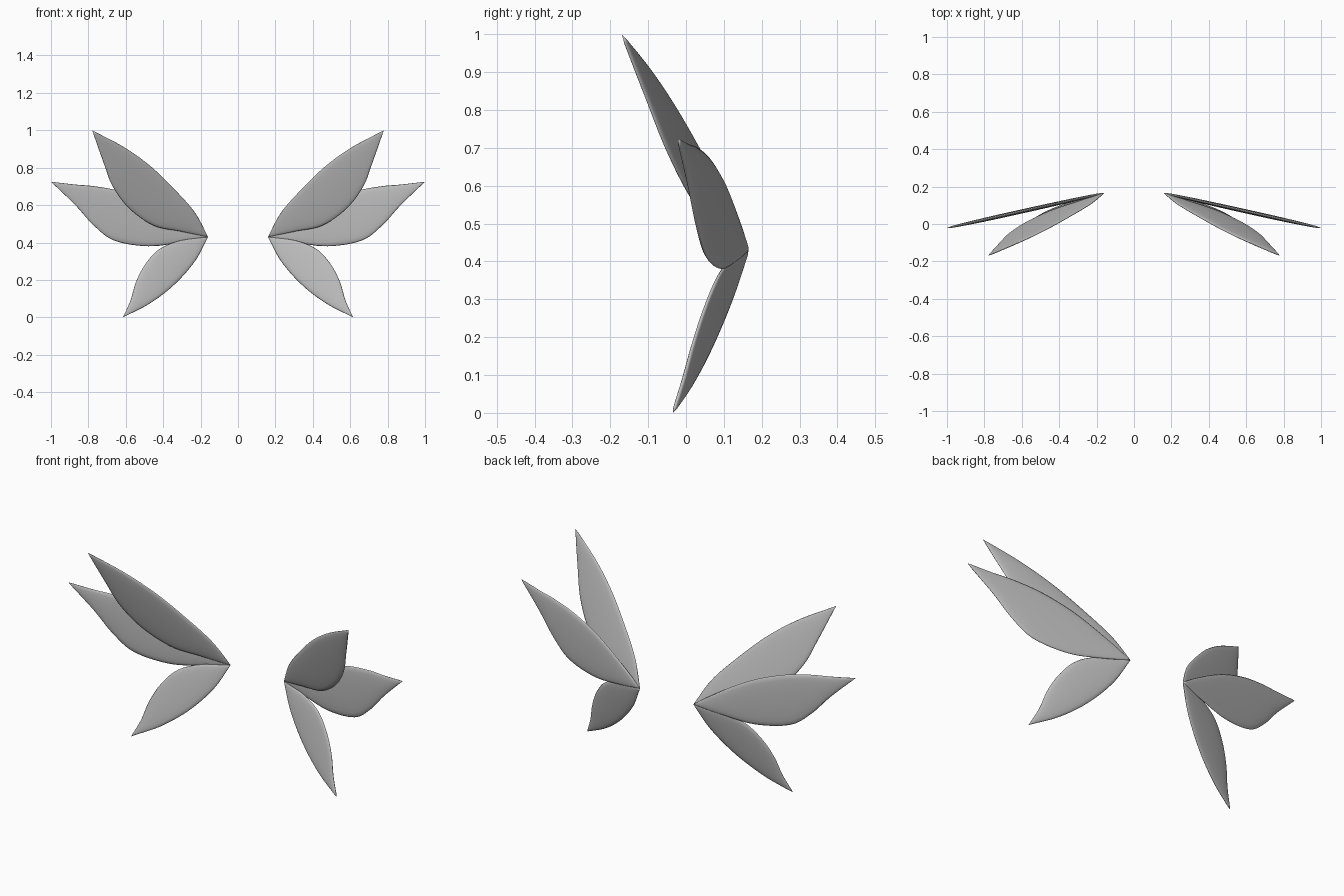
import bpy, bmesh, math
from mathutils import Vector

if "Cube" in bpy.data.objects:
    bpy.data.objects.remove(bpy.data.objects["Cube"])

mat = bpy.data.materials.new("soft grey")
mat.use_nodes = True
GREY = (0.5, 0.5, 0.5, 1)
mat.diffuse_color = GREY
mat.node_tree.nodes["Principled BSDF"].inputs["Base Color"].default_value = GREY

ROOT = Vector((0.16, 0.165, 0.43))
STATIONS, RING, HALF_THICK = 36, 20, 0.011


def spline(pts, t):
    """Point at t on a smooth curve through pts."""
    n = len(pts) - 1
    i = min(int(t * n), n - 1)
    f = t * n - i
    b, c = Vector(pts[i]), Vector(pts[i + 1])
    a = Vector(pts[i - 1]) if i > 0 else 2 * b - c
    d = Vector(pts[i + 2]) if i + 2 <= n else 2 * c - b
    return 0.5 * (2 * b + (c - a) * f + (2 * a - 5 * b + 4 * c - d) * f * f
                  + (3 * b - a - 3 * c + d) * f ** 3)


def wing(name, edge_a, edge_b, lean_x, lean_z, side):
    """Thin rounded leaf between two edge curves, lying in a leaning plane."""
    start = (ROOT.x, ROOT.z)
    edge_a, edge_b = [start] + edge_a, [start] + edge_b
    normal = Vector((-lean_x, 1, -lean_z)).normalized()
    bm = bmesh.new()
    rings = []
    for s in range(STATIONS + 1):
        t = s / STATIONS
        pa, pb = spline(edge_a, t), spline(edge_b, t)
        thick = HALF_THICK * max(math.sin(math.pi * t), 0) ** 0.35
        if s in (0, STATIONS):
            thick = 0
        ring = []
        for k in range(RING):
            ang = 2 * math.pi * k / RING
            p = pa.lerp(pb, 0.5 - 0.5 * math.cos(ang))
            y = ROOT.y + lean_x * (p.x - ROOT.x) + lean_z * (p.y - ROOT.z)
            bulge = math.copysign(abs(math.sin(ang)) ** 0.8, math.sin(ang))
            co = Vector((p.x, y, p.y)) + normal * thick * bulge
            ring.append(bm.verts.new((co.x * side, co.y, co.z)))
        rings.append(ring)
    for r, q in zip(rings, rings[1:]):
        for k in range(RING):
            j = (k + 1) % RING
            bm.faces.new((r[k], r[j], q[j], q[k]))
    bmesh.ops.remove_doubles(bm, verts=bm.verts, dist=0.0002)
    bmesh.ops.recalc_face_normals(bm, faces=bm.faces)
    for f in bm.faces:
        f.smooth = True
    mesh = bpy.data.meshes.new(name)
    bm.to_mesh(mesh)
    bm.free()
    mesh.materials.append(mat)
    bpy.context.collection.objects.link(bpy.data.objects.new(name, mesh))


# Edge curves in x and z, then the lean of each wing's plane
WINGS = {
    "upper_wing": ([(.23, .56), (.34, .685), (.47, .81), (.61, .91), (.78, 1)],
                   [(.31, .46), (.45, .49), (.58, .58), (.67, .70), (.72, .83), (.78, 1)],
                   -0.273, -0.29),
    "middle_wing": ([(.26, .50), (.44, .605), (.61, .67), (.76, .70), (.87, .71), (1, .725)],
                    [(.31, .40), (.48, .38), (.66, .41), (.77, .49), (.87, .60), (1, .725)],
                    -0.222, 0),
    "lower_wing": ([(.31, .41), (.42, .365), (.495, .285), (.545, .19), (.575, .09), (.615, 0)],
                   [(.23, .30), (.34, .175), (.47, .075), (.615, 0)],
                   -0.25, 0.2),
}
for part, (edge_a, edge_b, lean_x, lean_z) in WINGS.items():
    for label, side in (("left", 1), ("right", -1)):
        wing(f"{label}_{part}", edge_a, edge_b, lean_x, lean_z, side)
